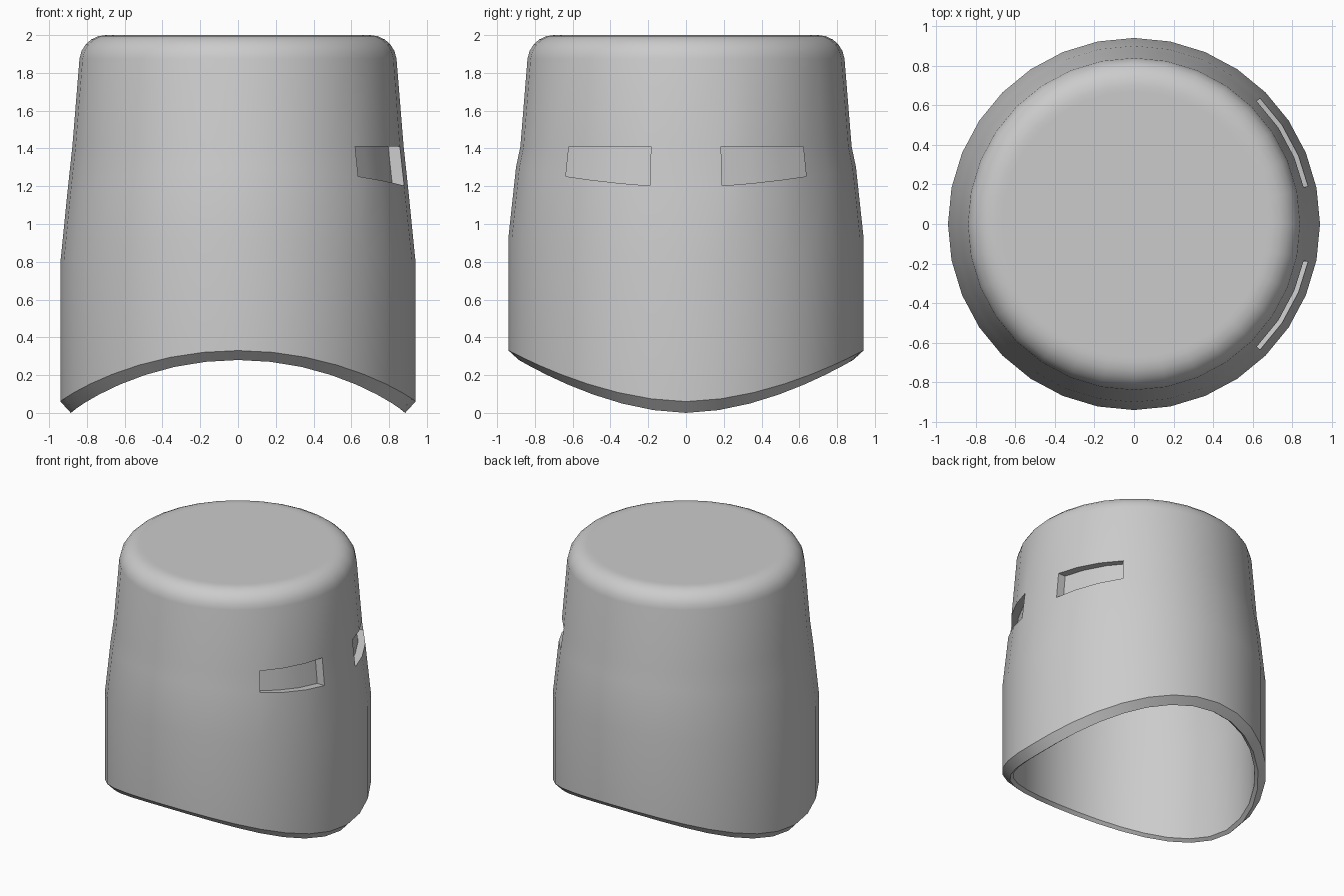
import bpy, bmesh, math

cube = bpy.data.objects.get("Cube")
if cube:
    bpy.data.objects.remove(cube)

SEGMENTS = 32


def material(name, value):
    mat = bpy.data.materials.new(name)
    mat.use_nodes = True
    color = (value, value, value, 1)
    mat.diffuse_color = color
    mat.node_tree.nodes["Principled BSDF"].inputs["Base Color"].default_value = color
    return mat


def ring(bm, radius, z_side, z_end, slot=False):
    """Ring whose height runs from z_side at +-x to z_end at +-y."""
    verts = []
    for i in range(SEGMENTS):
        a = 2 * math.pi * i / SEGMENTS
        z = z_side + (z_end - z_side) * abs(math.sin(a)) ** 1.8
        if slot and i in (1, SEGMENTS - 1):   # slot edges sit slightly wider
            a += math.copysign(0.017, math.sin(a))
        verts.append(bm.verts.new((radius * math.cos(a), radius * math.sin(a), z)))
    return verts


def bridge(bm, low, high):
    n = len(low)
    return [bm.faces.new((low[i], low[(i + 1) % n], high[(i + 1) % n], high[i]))
            for i in range(n)]


bm = bmesh.new()

# Inner lining, from the crown down to the rim
inner = [(0.64, 1.92, 1.92), (0.73, 1.88, 1.88), (0.77, 1.78, 1.78),
         (0.80, 1.3, 1.3), (0.86, 0.8, 0.93), (0.86, 0.02, 0.3)]
# Rim, side wall and brow
outer = [(0.885, 0, 0.28), (0.94, 0.06, 0.33), (0.94, 0.8, 0.93)]
slot_rows = [(0.90, 1.197, 1.3), (0.877, 1.41, 1.41)]
# Rounded shoulder at the top
shoulder = []
for step in range(6):
    t = math.radians(6 + 84 * step / 5)
    shoulder.append((0.70 + 0.14 * math.cos(t), 1.86 + 0.14 * math.sin(t)))
crown = [(r, z, z) for r, z in shoulder] + [(0.67, 2, 2)]

rings = [ring(bm, *p) for p in inner + outer]
rings += [ring(bm, *p, slot=True) for p in slot_rows]
rings += [ring(bm, *p) for p in crown]
bands = [bridge(bm, a, b) for a, b in zip(rings, rings[1:])]
bm.faces.new(rings[-1])
bm.faces.new(list(reversed(rings[0])))

# Two eye slots pressed straight into the wall
slot_band = bands[len(inner) + len(outer)]
for columns in ((1, 2, 3), (-2, -3, -4)):
    faces = [slot_band[c] for c in columns]
    result = bmesh.ops.extrude_face_region(bm, geom=faces)
    moved = [g for g in result["geom"] if isinstance(g, bmesh.types.BMVert)]
    bmesh.ops.translate(bm, vec=(-0.062, 0, 0), verts=moved)
    left_over = [f for f in faces if f.is_valid]
    if left_over:
        bmesh.ops.delete(bm, geom=left_over, context="FACES_ONLY")

bmesh.ops.recalc_face_normals(bm, faces=bm.faces[:])
mesh = bpy.data.meshes.new("helmet")
bm.to_mesh(mesh)
bm.free()
mesh.materials.append(material("steel grey", 0.6))
helmet = bpy.data.objects.new("helmet", mesh)
bpy.context.collection.objects.link(helmet)

bpy.ops.object.select_all(action="DESELECT")
helmet.select_set(True)
bpy.context.view_layer.objects.active = helmet
bpy.ops.object.shade_smooth_by_angle(angle=math.radians(30))
